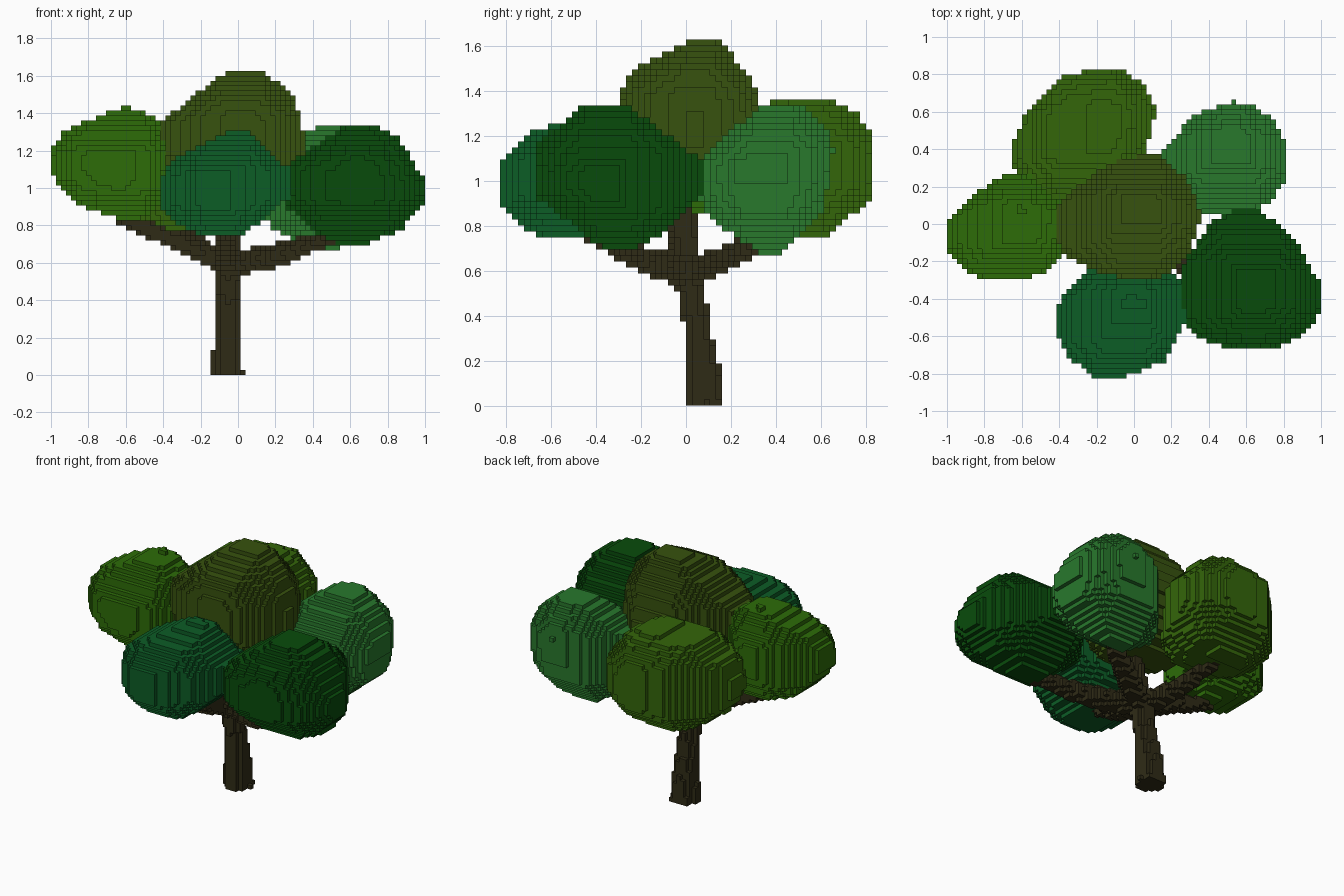
import bpy, bmesh, math
from mathutils import Vector

if "Cube" in bpy.data.objects:
    bpy.data.objects.remove(bpy.data.objects["Cube"])

S = 2 / 75                                   # edge length of one block
ORIGIN = Vector((-1, -31 * S, 0))
cells = {}                                   # (i, j, k) -> (score, part name)
colours = {}


def fill(lo, hi, test, name):
    """Claim every block whose centre scores below 1; the lowest score owns it."""
    a = [math.floor((lo[n] - ORIGIN[n]) / S) for n in range(3)]
    b = [math.ceil((hi[n] - ORIGIN[n]) / S) for n in range(3)]
    for i in range(max(a[0], 0), min(b[0], 75)):
        for j in range(max(a[1], 0), min(b[1], 62)):
            for k in range(max(a[2], 0), min(b[2], 61)):
                q = test(ORIGIN + Vector((i + .5, j + .5, k + .5)) * S)
                if q <= 1 and q < cells.get((i, j, k), (9,))[0]:
                    cells[i, j, k] = (q, name)


def gauge(poly, cx, cy):
    """Function that is 0 at the centre and 1 on the convex outline."""
    planes = []
    for (ax, ay), (bx, by) in zip(poly, poly[1:] + poly[:1]):
        nx, ny = by - ay, ax - bx
        d = nx * (ax - cx) + ny * (ay - cy)
        d += math.copysign(.004 * math.hypot(nx, ny), d)
        planes.append((nx / d, ny / d))
    return lambda x, y: max(nx * (x - cx) + ny * (y - cy) for nx, ny in planes)


def foliage(name, colour, front, side, top):
    """Rounded clump blended from its front (xz), side (yz) and top (xy) outlines."""
    colours[name] = colour
    axes = [[p[0] for p in top], [p[1] for p in top], [p[1] for p in side]]
    lo, hi = [min(a) for a in axes], [max(a) for a in axes]
    c = [(l + h) / 2 for l, h in zip(lo, hi)]
    f, s, t = gauge(front, c[0], c[2]), gauge(side, c[1], c[2]), gauge(top, c[0], c[1])

    def test(p):
        g = [f(p.x, p.z) ** 2, s(p.y, p.z) ** 2, t(p.x, p.y) ** 2]
        return max(*g, sum(g) / 2.16)
    fill(lo, hi, test, name)


def limb(path):
    """Tapered rounded limb through (x, y, z, radius) points."""
    for s, e in zip(path, path[1:]):
        p0, p1, r0, r1 = Vector(s[:3]), Vector(e[:3]), s[3], e[3]
        d, r = p1 - p0, max(s[3], e[3])

        def test(p):
            t = min(1, max(0, (p - p0).dot(d) / d.length_squared))
            return (p - p0 - d * t).length / (r0 + (r1 - r0) * t)
        fill([min(p0[n], p1[n]) - r for n in range(3)],
             [max(p0[n], p1[n]) + r for n in range(3)], test, "trunk")


# Foliage clumps
foliage("crown_foliage", (55, 82, 14),
        [(-.4, 1.1), (-.4, 1.36), (-.1, 1.59), (-.03, 1.62), (.14, 1.62), (.3, 1.48),
         (.355, 1.25), (.33, 1.05), (.15, .9), (-.25, .9)],
        [(-.28, 1.15), (-.285, 1.42), (-.25, 1.48), (.02, 1.62), (.14, 1.62), (.28, 1.47),
         (.37, 1.2), (.28, .97), (.1, .9), (-.2, .95)],
        [(-.4, .1), (-.4, -.14), (-.16, -.275), (.16, -.28), (.3, -.15), (.355, .05),
         (.28, .24), (.13, .37), (-.06, .37), (-.28, .21)])
foliage("left_foliage", (45, 108, 8),
        [(-1, 1.08), (-1, 1.21), (-.92, 1.31), (-.62, 1.43), (-.52, 1.43), (-.4, 1.36),
         (-.38, .95), (-.5, .83), (-.62, .83), (-.87, .92)],
        [(-.28, 1.0), (-.28, 1.2), (-.1, 1.4), (.1, 1.43), (.25, 1.25), (.26, 1.05),
         (.12, .85), (-.12, .83)],
        [(-1, -.01), (-1, -.13), (-.89, -.28), (-.43, -.28), (-.38, -.15), (-.38, .1),
         (-.56, .25), (-.71, .25), (-.9, .12)])
foliage("back_left_foliage", (52, 102, 10),
        [(-.65, 1.0), (-.62, 1.18), (-.45, 1.33), (-.05, 1.355), (.11, 1.15), (.11, .95),
         (-.03, .77), (-.4, .75), (-.58, .86)],
        [(.83, .94), (.83, 1.22), (.78, 1.3), (.66, 1.355), (.38, 1.355), (.18, 1.22),
         (.12, 1.0), (.25, .8), (.62, .75), (.77, .88)],
        [(-.65, .3), (-.65, .42), (-.57, .61), (-.4, .78), (-.2, .83), (-.07, .83),
         (.07, .77), (.115, .6), (.05, .37), (-.05, .18), (-.4, .12)])
foliage("back_right_foliage", (40, 120, 44),
        [(.13, .95), (.14, 1.12), (.3, 1.25), (.47, 1.345), (.58, 1.345), (.75, 1.23),
         (.81, 1.08), (.78, .87), (.55, .68), (.38, .68), (.17, .8)],
        [(.06, .92), (.07, 1.1), (.34, 1.335), (.5, 1.335), (.65, 1.22), (.65, 1.12),
         (.6, .85), (.43, .68), (.34, .68), (.13, .82)],
        [(.13, .36), (.33, .59), (.51, .65), (.6, .65), (.75, .56), (.81, .42),
         (.81, .23), (.72, .11), (.58, .05), (.37, .05)])
foliage("front_right_foliage", (8, 75, 11),
        [(.26, .9), (.26, 1.12), (.57, 1.33), (.73, 1.33), (.86, 1.26), (1, 1.03),
         (1, .92), (.87, .78), (.65, .69), (.5, .7)],
        [(-.66, .93), (-.66, 1.16), (-.45, 1.33), (-.26, 1.33), (-.03, 1.16), (.08, 1.08),
         (.08, .96), (-.08, .78), (-.22, .7), (-.37, .7)],
        [(.26, -.56), (.26, -.22), (.42, .01), (.56, .08), (.66, .08), (.84, -.06),
         (1, -.33), (1, -.43), (.93, -.58), (.78, -.65), (.38, -.65)])
foliage("front_foliage", (12, 93, 38),
        [(-.42, .9), (-.42, 1.02), (-.36, 1.14), (-.07, 1.29), (.06, 1.29), (.27, 1.1),
         (.27, .95), (.01, .74), (-.18, .74), (-.35, .82)],
        [(-.83, .9), (-.83, 1.07), (-.7, 1.21), (-.45, 1.29), (-.34, 1.29), (-.22, 1.12),
         (-.22, .9), (-.4, .74), (-.63, .74), (-.76, .82)],
        [(-.42, -.45), (-.42, -.55), (-.36, -.7), (-.2, -.825), (-.08, -.825), (.16, -.73),
         (.27, -.53), (.27, -.25), (.1, -.2), (-.25, -.24)])

# Trunk and branches
colours["trunk"] = (47, 43, 22)
fork = (-.05, .01, .59, .065)
limb([(-.055, .088, -.02, .085), (-.058, .075, .16, .075), (-.052, .045, .38, .057), fork])
limb([fork, (-.03, 0, .75, .05), (0, -.005, 1.0, .035)])
for mid, tip in [
    ((.2, -.17, .635, .06), (.53, -.36, .745, .035)),    # front right
    ((.18, .15, .64, .06), (.47, .33, .74, .035)),       # back right
    ((-.32, -.03, .71, .05), (-.62, -.05, .84, .035)),   # left
    ((-.17, .2, .66, .055), (-.28, .42, .8, .04)),       # back left
    ((-.06, -.2, .65, .055), (-.08, -.43, .77, .04)),    # front
]:
    limb([fork, mid, tip])


def linear(c):
    return (c / 255 / 12.92) if c < 11 else ((c / 255 + .055) / 1.055) ** 2.4


# Turn each part's blocks into a mesh of exposed square faces
for name, rgb in colours.items():
    bm = bmesh.new()
    verts = {}

    def vert(key):
        if key not in verts:
            verts[key] = bm.verts.new(ORIGIN + Vector(key) * S)
        return verts[key]

    for cell, (_, owner) in cells.items():
        if owner != name:
            continue
        for axis in range(3):
            u, v = (axis + 1) % 3, (axis + 2) % 3
            for side in (0, 1):
                near = list(cell)
                near[axis] += 2 * side - 1
                if tuple(near) in cells:
                    continue
                quad = []
                for du, dv in ((0, 0), (1, 0), (1, 1), (0, 1)):
                    key = list(cell)
                    key[axis] += side
                    key[u] += du
                    key[v] += dv
                    quad.append(vert(tuple(key)))
                bm.faces.new(quad if side else quad[::-1])
    mesh = bpy.data.meshes.new(name)
    bm.to_mesh(mesh)
    bm.free()
    mat = bpy.data.materials.new(name + "_colour")
    mat.diffuse_color = [linear(c) for c in rgb] + [1]
    mat.use_nodes = True
    mat.node_tree.nodes["Principled BSDF"].inputs["Base Color"].default_value = mat.diffuse_color
    mesh.materials.append(mat)
    bpy.context.collection.objects.link(bpy.data.objects.new(name, mesh))
